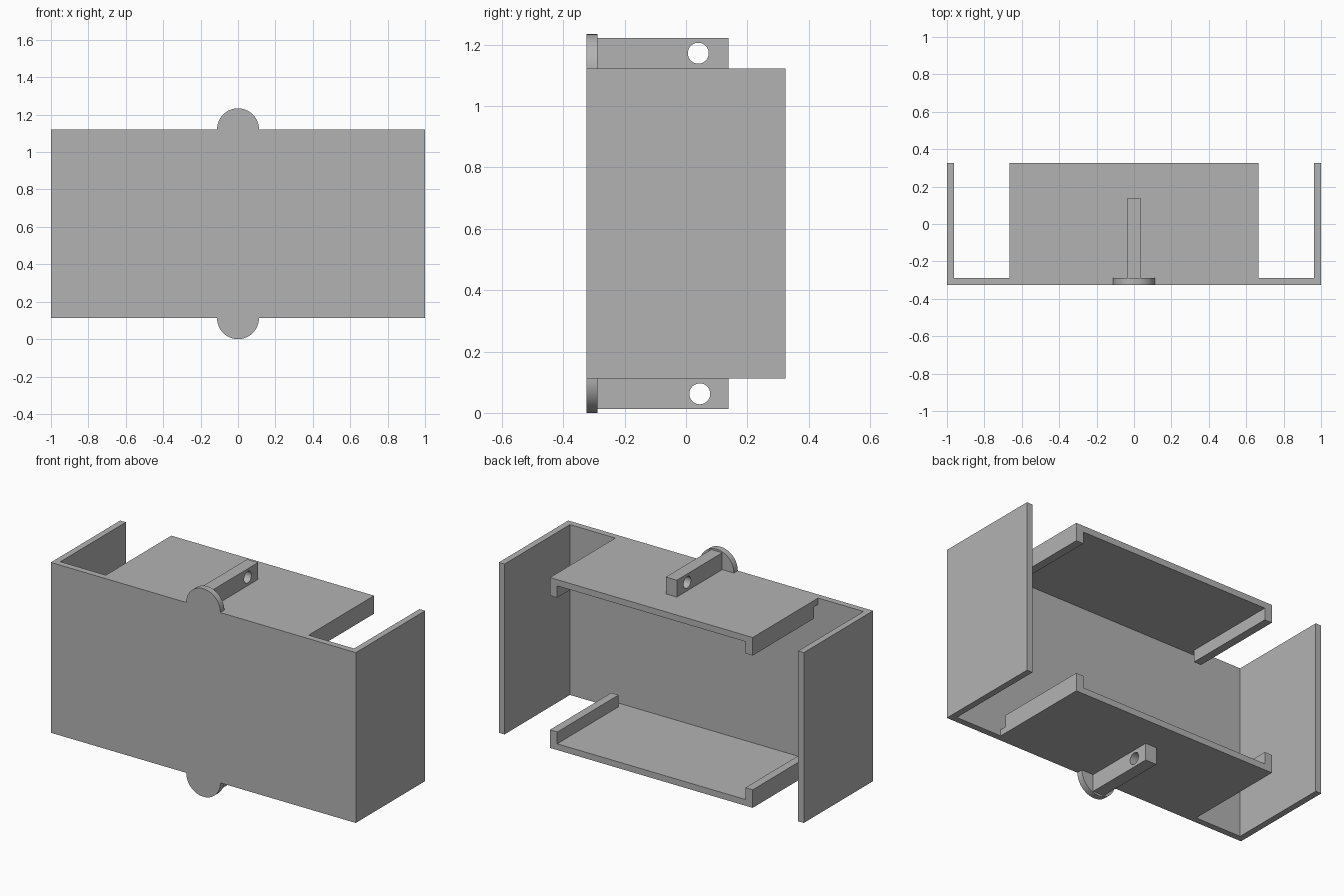
import bpy, bmesh, math
from mathutils import Matrix, Vector

cube = bpy.data.objects.get("Cube")
if cube:
    bpy.data.objects.remove(cube, do_unlink=True)

GREY = (0.45, 0.45, 0.45, 1)
mat = bpy.data.materials.new("plain grey")
mat.use_nodes = True
mat.diffuse_color = GREY
mat.node_tree.nodes["Principled BSDF"].inputs["Base Color"].default_value = GREY

# Main dimensions
FRONT, BACK = -0.325, 0.325
BOTTOM, TOP = 0.112, 1.122
WALL = 0.037
SHELF_X = 0.665
INNER = FRONT + WALL


def extrude(name, points, direction):
    """Solid made by sweeping a flat outline along a vector."""
    bm = bmesh.new()
    face = bm.faces.new([bm.verts.new(p) for p in points])
    swept = bmesh.ops.extrude_face_region(bm, geom=[face])["geom"]
    moved = [g for g in swept if isinstance(g, bmesh.types.BMVert)]
    bmesh.ops.translate(bm, verts=moved, vec=direction)
    bmesh.ops.recalc_face_normals(bm, faces=bm.faces)
    mesh = bpy.data.meshes.new(name)
    bm.to_mesh(mesh)
    bm.free()
    mesh.materials.append(mat)
    obj = bpy.data.objects.new(name, mesh)
    bpy.context.collection.objects.link(obj)
    return obj


def box(name, x0, x1, y0, y1, z0, z1):
    z0, z1 = sorted((z0, z1))
    base = [(x0, y0, z0), (x1, y0, z0), (x1, y1, z0), (x0, y1, z0)]
    return extrude(name, base, (0, 0, z1 - z0))


def smooth(obj):
    bpy.ops.object.select_all(action="DESELECT")
    obj.select_set(True)
    bpy.context.view_layer.objects.active = obj
    bpy.ops.object.shade_smooth_by_angle(angle=math.radians(30))


def drill(obj, y, z, radius):
    """Cut a round hole through the part along x."""
    bm = bmesh.new()
    bmesh.ops.create_cone(bm, cap_ends=True, segments=48, radius1=radius,
                          radius2=radius, depth=0.5,
                          matrix=Matrix.Translation((0, y, z)) @ Matrix.Rotation(math.pi / 2, 4, "Y"))
    mesh = bpy.data.meshes.new("hole_cutter")
    bm.to_mesh(mesh)
    bm.free()
    mesh.materials.append(mat)
    cutter = bpy.data.objects.new("hole_cutter", mesh)
    cutter.hide_render = True
    bpy.context.collection.objects.link(cutter)
    mod = obj.modifiers.new("hole", "BOOLEAN")
    mod.operation, mod.solver, mod.object = "DIFFERENCE", "EXACT", cutter
    bpy.context.view_layer.objects.active = obj
    bpy.ops.object.modifier_apply(modifier=mod.name)
    bpy.data.objects.remove(cutter, do_unlink=True)


# Front panel and two side walls as one channel
half = [(1, FRONT), (1, BACK), (1 - WALL, BACK), (1 - WALL, INNER)]
outline = half + [(-x, y) for x, y in reversed(half)]
extrude("front_and_side_walls", [(x, y, BOTTOM) for x, y in outline], (0, 0, TOP - BOTTOM))

# Upper and lower shelves, each with lips, arm and round tab
for label, edge, out, hole_y in (("upper", TOP, 1, 0.04), ("lower", BOTTOM, -1, 0.045)):
    box(label + "_shelf", -SHELF_X, SHELF_X, INNER, BACK, edge, edge - out * WALL)

    # Lips turned inward at the shelf ends, stopping short of the panel
    for side, x0, x1 in (("left", SHELF_X - 0.048, SHELF_X), ("right", -SHELF_X, 0.048 - SHELF_X)):
        box(f"{label}_{side}_lip", x0, x1, -0.25, BACK, edge - out * WALL, edge - out * 0.107)

    # Arm with a cross hole
    arm = box(label + "_arm", -0.036, 0.036, INNER, 0.138, edge, edge + out * 0.1)
    drill(arm, hole_y, edge + out * 0.05, 0.034)
    smooth(arm)

    # Half-round tab flush with the front panel
    steps = 40
    arc = [(0.112 * math.cos(math.pi * i / steps), FRONT,
            edge + out * 0.112 * math.sin(math.pi * i / steps)) for i in range(steps + 1)]
    smooth(extrude(label + "_round_tab", arc, (0, WALL, 0)))
